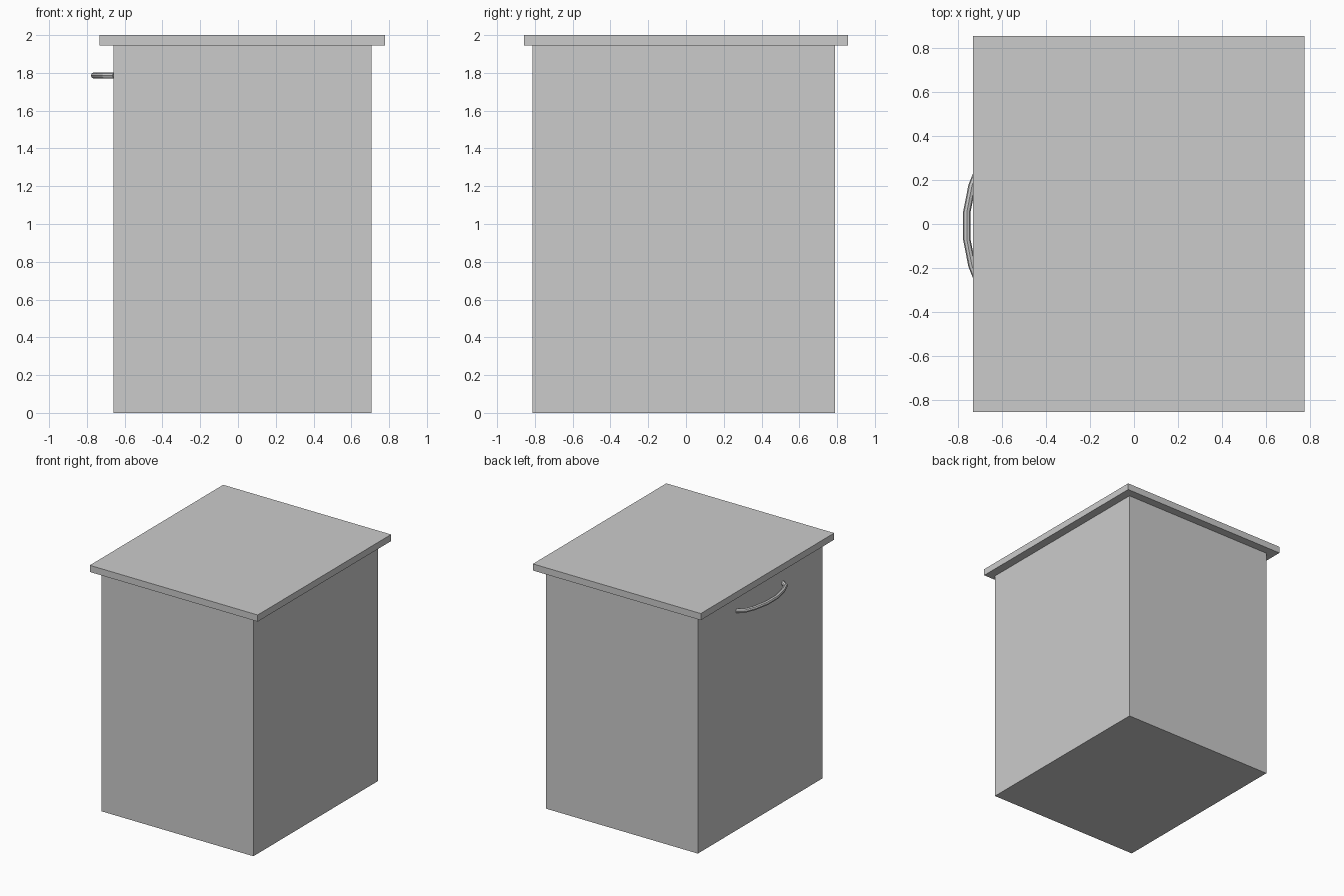
import bpy

if "Cube" in bpy.data.objects:
    bpy.data.objects.remove(bpy.data.objects["Cube"])


def box(name, lo, hi):
    size = [b - a for a, b in zip(lo, hi)]
    mid = [(a + b) / 2 for a, b in zip(lo, hi)]
    bpy.ops.mesh.primitive_cube_add(size=1, location=mid)
    ob = bpy.context.object
    ob.name = name
    ob.scale = size
    bpy.ops.object.transform_apply(location=False, rotation=False, scale=True)
    return ob


# Cabinet body and overhanging top
box("cabinet_body", (-0.66, -0.813, 0.0), (0.708, 0.79, 1.946))
box("cabinet_top", (-0.734, -0.858, 1.946), (0.778, 0.858, 2.0))

# Bowed handle on the left side: half path mirrored about its middle
half = [(-0.655, 0.30), (-0.705, 0.267), (-0.738, 0.184), (-0.762, 0.063)]
centre_y = -0.008
path = [(x, centre_y + y) for x, y in half]
path += [(x, centre_y - y) for x, y in reversed(half)]

curve = bpy.data.curves.new("handle", "CURVE")
curve.dimensions = "3D"
curve.bevel_depth = 0.017
curve.bevel_resolution = 2
curve.use_fill_caps = True
spline = curve.splines.new("POLY")
spline.points.add(len(path) - 1)
for point, (x, y) in zip(spline.points, path):
    point.co = (x, y, 1.786, 1)
handle = bpy.data.objects.new("handle", curve)
bpy.context.collection.objects.link(handle)

# Convert the handle to a mesh with smooth sides
bpy.ops.object.select_all(action="DESELECT")
handle.select_set(True)
bpy.context.view_layer.objects.active = handle
bpy.ops.object.convert(target="MESH")
bpy.ops.object.shade_smooth_by_angle()
